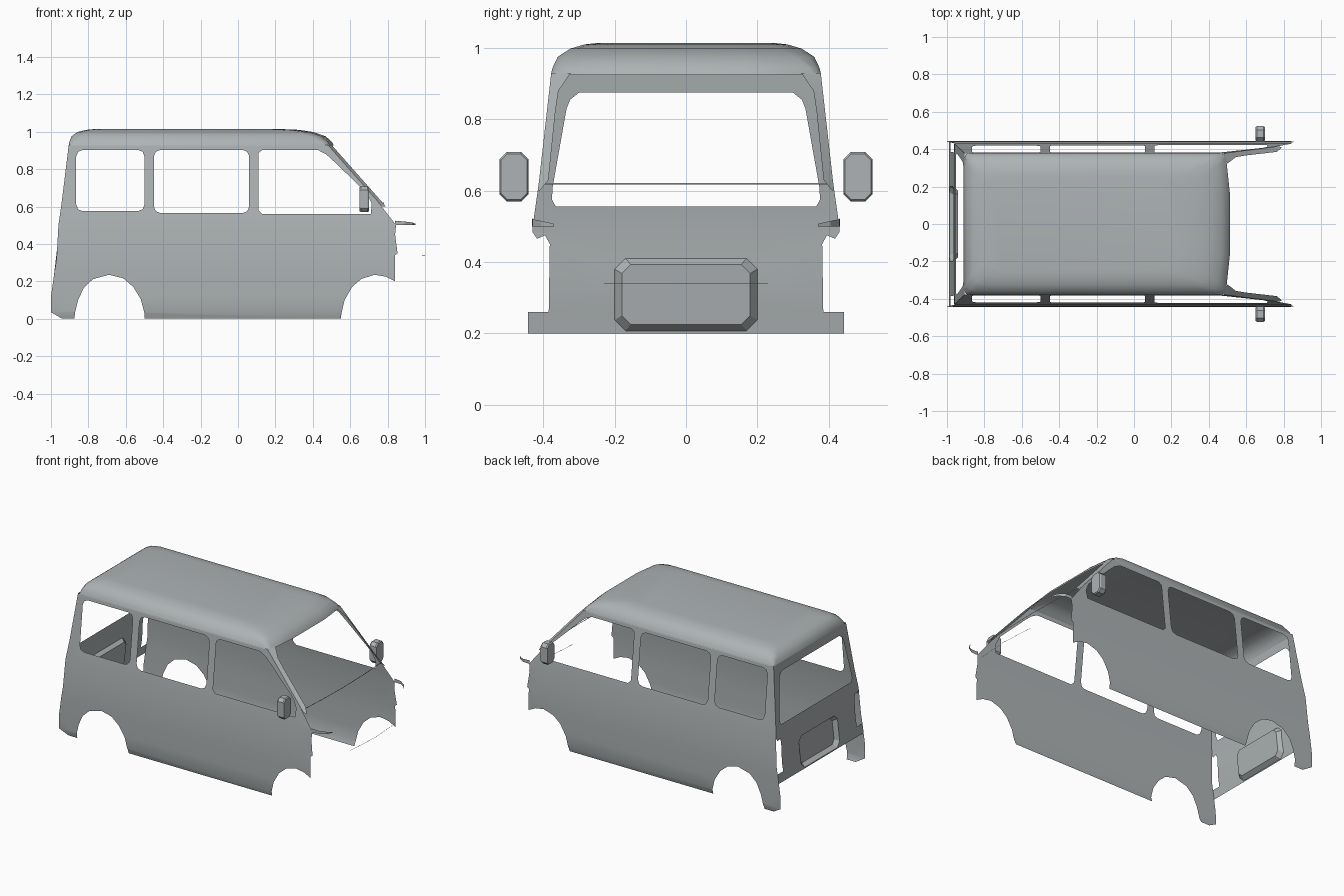
import bpy, bmesh
from mathutils import Vector

cube = bpy.data.objects.get("Cube")
if cube:
    bpy.data.objects.remove(cube)

grey = bpy.data.materials.new("body_grey")
grey.use_nodes = True
colour = (0.42, 0.45, 0.46, 1)
grey.diffuse_color = colour
grey.node_tree.nodes["Principled BSDF"].inputs["Base Color"].default_value = colour

# Body cross-section: (height, half width, rear x)
SECTION = [(0, .428, -.94), (.035, .44, -1), (.12, .442, -1), (.26, .443, -.98),
           (.32, .442, -.97), (.5, .43, -.96), (.62, .413, -.943), (.93, .378, -.905)]


def section(z, column):
    for a, b in zip(SECTION, SECTION[1:]):
        if z <= b[0]:
            t = (z - a[0]) / (b[0] - a[0])
            return a[column] + t * (b[column] - a[column])
    return SECTION[-1][column]


def half_width(z):
    return section(z, 1)


def rear_x(z):
    return section(z, 2)


def finish(bm, name, mirror=False, angle=0.45):
    mesh = bpy.data.meshes.new(name)
    bm.to_mesh(mesh)
    bm.free()
    obj = bpy.data.objects.new(name, mesh)
    bpy.context.collection.objects.link(obj)
    mesh.materials.append(grey)
    if mirror:
        mod = obj.modifiers.new("mirror", 'MIRROR')
        mod.use_axis = (False, True, False)
    bpy.ops.object.select_all(action='DESELECT')
    obj.select_set(True)
    bpy.context.view_layer.objects.active = obj
    bpy.ops.object.shade_smooth_by_angle(angle=angle)
    return obj


def sheet(name, loops, place, normal, mirror=False):
    """Fill an outline with holes, crease it at the section heights, then bend it."""
    bm = bmesh.new()
    for loop in loops:
        vs = [bm.verts.new((u, 0, v)) for u, v in loop]
        for a, b in zip(vs, vs[1:] + vs[:1]):
            bm.edges.new((a, b))
    bmesh.ops.triangle_fill(bm, use_beauty=True, edges=bm.edges[:], normal=(0, -1, 0))
    for z, _, _ in SECTION[1:-1]:
        bmesh.ops.bisect_plane(bm, geom=bm.verts[:] + bm.edges[:] + bm.faces[:],
                               dist=1e-5, plane_co=(0, 0, z), plane_no=(0, 0, 1))
    for v in bm.verts:
        v.co = place(v.co.x, v.co.z)
    bm.normal_update()
    flip = [f for f in bm.faces if f.normal.dot(Vector(normal)) < 0]
    bmesh.ops.reverse_faces(bm, faces=flip)
    return finish(bm, name, mirror)


def loft(name, rings, closed=True, caps=(), mirror=False, angle=0.45):
    bm = bmesh.new()
    rows = [[bm.verts.new(p) for p in ring] for ring in rings]
    n = len(rows[0])
    for a, b in zip(rows, rows[1:]):
        for i in range(n if closed else n - 1):
            j = (i + 1) % n
            bm.faces.new((a[i], a[j], b[j], b[i]))
    for c in caps:
        bm.faces.new(rows[c])
    bmesh.ops.recalc_face_normals(bm, faces=bm.faces[:])
    return finish(bm, name, mirror, angle)


def octagon(u0, u1, v0, v1, c):
    """Rectangle with cut corners."""
    return [(u0 + c, v0), (u1 - c, v0), (u1, v0 + c), (u1, v1 - c),
            (u1 - c, v1), (u0 + c, v1), (u0, v1 - c), (u0, v0 + c)]


def rounded(u0, u1, v0, v1, c):
    """Rectangle with softer corners of three points."""
    k = 0.29 * c
    return [(u0 + c, v0), (u1 - c, v0), (u1 - k, v0 + k), (u1, v0 + c),
            (u1, v1 - c), (u1 - k, v1 - k), (u1 - c, v1), (u0 + c, v1),
            (u0 + k, v1 - k), (u0, v1 - c), (u0, v0 + c), (u0 + k, v0 + k)]


# Side panels with wheel arches and three window openings
rear_edge = [(rear_x(z), z) for z, _, _ in reversed(SECTION)]
rear_arch = [(-.875, 0), (-.87, .04), (-.855, .1), (-.825, .165), (-.775, .212), (-.69, .235),
             (-.615, .217), (-.56, .17), (-.52, .105), (-.5, .03), (-.5, 0)]
front_arch = [(.55, 0), (.553, .03), (.57, .1), (.61, .17), (.66, .213), (.73, .235),
              (.79, .225), (.84, .2)]
nose_edge = [(.84, .34), (.853, .35), (.84, .45), (.845, .5), (.83, .52), (.745, .63), (.48, .93)]
front_window = [(.13, .56), (.71, .56), (.715, .615), (.69, .67), (.52, .835), (.47, .88),
                (.425, .903), (.13, .903), (.11, .885), (.11, .58)]
sheet("side_panels",
      [rear_edge + rear_arch + front_arch + nose_edge,
       rounded(-.865, -.5, .575, .903, .035),
       rounded(-.45, .06, .565, .903, .035),
       front_window],
      lambda x, z: (x, -half_width(z), z), (0, -1, 0), mirror=True)

# Rear panel with window, lamp notches and number plate opening
half = [(half_width(.2), .2), (half_width(.26), .26), (.385, .26), (.382, .45), (.395, .475),
        (.418, .465), (half_width(.485), .485), (half_width(.5), .5),
        (half_width(.62), .62), (.378, .93)]
rear_outline = half + [(-y, z) for y, z in reversed(half)]
glass = [(.365, .555), (.376, .575), (.374, .61), (.335, .83), (.325, .855), (.3, .875)]
rear_glass = glass + [(-y, z) for y, z in reversed(glass)]
plate_rim = octagon(-.2, .2, .207, .41, .03)
sheet("rear_panel", [rear_outline, rear_glass, plate_rim],
      lambda y, z: (rear_x(z), y, z), (-1, 0, 0))

# Recess for the number plate
plate_floor = octagon(-.18, .18, .225, .393, .025)
loft("plate_recess",
     [[(rear_x(z), y, z) for y, z in plate_rim],
      [(rear_x(z) + .025, y, z) for y, z in plate_floor]], caps=(1,), angle=.2)


# Roof shell, bowed at the front
def roof_ring(z, back, front, y, c):
    side = [(back, y - c), (back + .3 * c, y - .3 * c), (back + c, y),
            (front - .035 - c, y), (front - .033 - .3 * c, y - .3 * c),
            (front - .026, y - c), (front - .006, y * .45)]
    return [(x, w, z) for x, w in side] + [(x, -w, z) for x, w in reversed(side)]


loft("roof", [roof_ring(.925, -.905, .518, .379, .02),
              roof_ring(.945, -.902, .508, .374, .03),
              roof_ring(.975, -.89, .475, .36, .05),
              roof_ring(.998, -.86, .41, .325, .06),
              roof_ring(1.01, -.81, .33, .285, .06),
              roof_ring(1.014, -.77, .24, .25, .06)], caps=(-1,), angle=.6)

# Windscreen pillars: strip turned inwards from the side panel edge
outer = [(.48, .93), (.524, .88), (.577, .82), (.745, .63), (.77, .6)]
inset = [.055, .026, .024, .026, .006]
loft("windscreen_pillars",
     [[(x, -half_width(z), z) for x, z in outer],
      [(x + .02, -half_width(z) + d, z) for (x, z), d in zip(outer, inset)]],
     closed=False, mirror=True)

# Thin bowed lip under the windscreen
lip = [(.765, -.4), (.775, -.22), (.78, 0), (.775, .22), (.765, .4)]
loft("windscreen_lip", [[(x, y, z) for x, y in lip] for z in (.617, .621)], closed=False)

# Brows over the headlamps
brow = [(.84, -.432, .524), (.89, -.43, .52), (.93, -.405, .515), (.95, -.37, .507)]
loft("headlamp_brows", [brow, [(x, y, .5) for x, y, _ in brow]], closed=False, mirror=True)

# Hairline trim at the nose
trim = [(.985, -.23), (1, 0), (.985, .23)]
loft("nose_trim", [[(x, y, z) for x, y in trim] for z in (.339, .341)], closed=False)

# Door mirrors
case = octagon(-.523, -.442, .57, .708, .02)
face = octagon(-.519, -.446, .575, .703, .018)
loft("door_mirrors",
     [[(x, y, z) for y, z in ring] for x, ring in
      ((.65, face), (.657, case), (.693, case), (.7, face))],
     caps=(0, -1), mirror=True, angle=.3)
